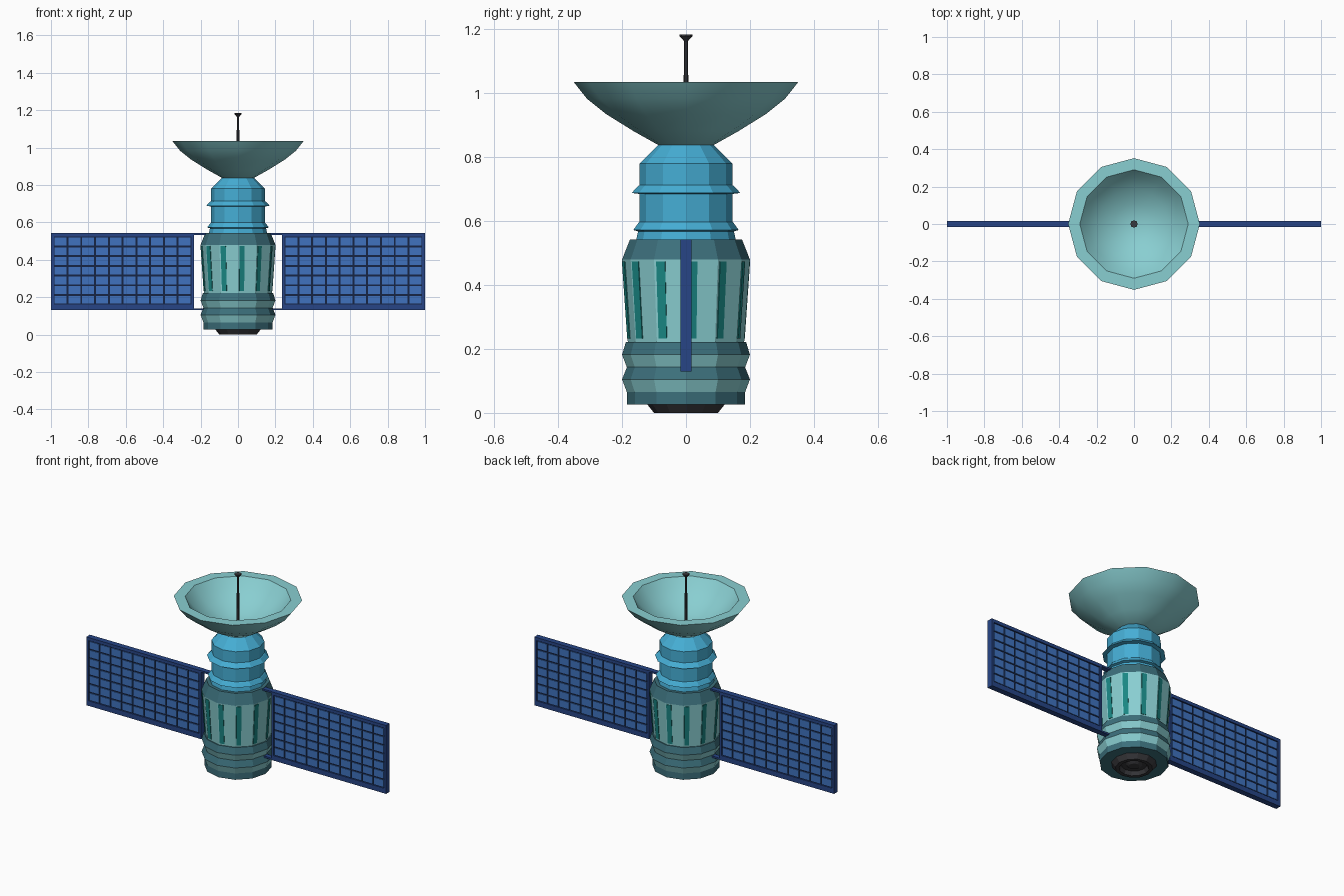
import bpy, bmesh, math
from mathutils import Vector

if "Cube" in bpy.data.objects:
    bpy.data.objects.remove(bpy.data.objects["Cube"])

SIDES = 12


def mat(name, rgb):
    m = bpy.data.materials.new(name)
    m.diffuse_color = (*rgb, 1)
    m.use_nodes = True
    m.node_tree.nodes["Principled BSDF"].inputs["Base Color"].default_value = m.diffuse_color
    return m


AQUA = mat("aqua", (0.25, 0.62, 0.64))
TEAL = mat("dark_teal", (0.045, 0.16, 0.20))
GREEN = mat("strip_teal", (0.01, 0.24, 0.23))
SKY = mat("sky_blue", (0.06, 0.42, 0.66))
NAVY = mat("navy_frame", (0.02, 0.06, 0.24))
DARK = mat("dark_grid", (0.008, 0.018, 0.06))
CELL = mat("cell_blue", (0.05, 0.17, 0.52))
BLACK = mat("charcoal", (0.04, 0.04, 0.045))


def finish(name, bm, mats):
    bmesh.ops.recalc_face_normals(bm, faces=bm.faces)
    me = bpy.data.meshes.new(name)
    bm.to_mesh(me)
    bm.free()
    for m in mats:
        me.materials.append(m)
    ob = bpy.data.objects.new(name, me)
    bpy.context.collection.objects.link(ob)
    return ob


def pt(r, z, k, n=SIDES):
    a = 2 * math.pi * k / n
    return Vector((r * math.cos(a), r * math.sin(a), z))


def lathe(name, profile, mats, bands=None, n=SIDES, smooth=None):
    """Turn an (r, z) profile around z; both ends are capped."""
    bm = bmesh.new()
    rings = [[bm.verts.new(pt(r, z, k, n)) for k in range(n)] for r, z in profile]
    for i in range(len(rings) - 1):
        for k in range(n):
            j = (k + 1) % n
            f = bm.faces.new((rings[i][k], rings[i][j], rings[i + 1][j], rings[i + 1][k]))
            f.material_index = bands[i] if bands else 0
    bm.faces.new(rings[0])
    bm.faces.new(rings[-1])
    ob = finish(name, bm, mats)
    if smooth:
        bpy.context.view_layer.objects.active = ob
        ob.select_set(True)
        bpy.ops.object.shade_smooth_by_angle(angle=math.radians(smooth))
        ob.select_set(False)
    return ob


def add_box(bm, x0, x1, y0, y1, z0, z1):
    vs = bmesh.ops.create_cube(bm, size=1)["verts"]
    for v in vs:
        v.co = Vector(((x0 + x1) / 2 + v.co.x * (x1 - x0),
                       (y0 + y1) / 2 + v.co.y * (y1 - y0),
                       (z0 + z1) / 2 + v.co.z * (z1 - z0)))


def mirrored(ob):
    m = ob.modifiers.new("mirror", "MIRROR")
    m.use_axis[0] = True
    return ob


# Hull with alternating colour bands
lathe("hull", [(0.185, 0.027), (0.185, 0.065), (0.2, 0.105), (0.185, 0.143), (0.2, 0.182),
               (0.188, 0.222), (0.182, 0.222), (0.2, 0.48), (0.175, 0.543)],
      [TEAL, AQUA], [0, 1, 0, 1, 0, 0, 1, 0])

# Narrow strips running up every hull side
bm = bmesh.new()
for k in range(SIDES):
    n = pt(1, 0, k + 0.5)
    corners = []
    for t, z in ((0.07, 0.232), (0.35, 0.232), (0.35, 0.473), (0.07, 0.473)):
        r = 0.182 + (z - 0.222) / 0.258 * 0.018
        corners.append(pt(r, z, k).lerp(pt(r, z, k + 1), t))
    a = [bm.verts.new(c - n * 0.008) for c in corners]
    b = [bm.verts.new(c + n * 0.003) for c in corners]
    bm.faces.new(a)
    bm.faces.new(b)
    for i in range(4):
        j = (i + 1) % 4
        bm.faces.new((a[i], a[j], b[j], b[i]))
finish("hull_strips", bm, [GREEN])

# Engine nozzle under the hull
lathe("nozzle", [(0.124, 0.03), (0.12, 0.025), (0.1, 0.0), (0.08, 0.0), (0.068, 0.022),
                 (0.045, 0.022), (0.03, 0.012)], [BLACK])

# Blue neck with two collars
lathe("neck", [(0.156, 0.54), (0.15, 0.568), (0.165, 0.572), (0.15, 0.593), (0.145, 0.598),
               (0.145, 0.685), (0.17, 0.688), (0.15, 0.71), (0.145, 0.713), (0.145, 0.78),
               (0.085, 0.84)], [SKY])

# Dish: outer shell, flat rim, inner bowl
lathe("dish", [(0.083, 0.836), (0.165, 0.882), (0.25, 0.935), (0.31, 0.983), (0.352, 1.036),
               (0.29, 1.036), (0.25, 0.985), (0.19, 0.935), (0.11, 0.892), (0.04, 0.875)],
      [AQUA], smooth=35)

# Antenna rod with flared tip
lathe("antenna", [(0.009, 0.865), (0.006, 1.16), (0.008, 1.166), (0.02, 1.178), (0.02, 1.184)],
      [BLACK], n=8)

# Solar wings: frame and bars into the hull
X0, X1, Z0, Z1 = 0.235, 1.0, 0.13, 0.542
CX0, CX1, CZ0, CZ1 = 0.249, 0.985, 0.16, 0.523
bm = bmesh.new()
add_box(bm, X0, X1, -0.017, 0.017, Z0, CZ0)
add_box(bm, X0, X1, -0.017, 0.017, CZ1, Z1)
add_box(bm, X0, CX0, -0.017, 0.017, CZ0, CZ1)
add_box(bm, CX1, X1, -0.017, 0.017, CZ0, CZ1)
for z in (Z0, Z1 - 0.01):
    add_box(bm, 0.1, X0, -0.015, 0.015, z, z + 0.01)
mirrored(finish("wing_frame", bm, [NAVY]))

bm = bmesh.new()
add_box(bm, CX0, CX1, -0.009, 0.009, CZ0, CZ1)
mirrored(finish("wing_backing", bm, [DARK]))

# Ten by seven cells showing on both faces
bm = bmesh.new()
w, h, gap = (CX1 - CX0) / 10, (CZ1 - CZ0) / 7, 0.005
for i in range(10):
    for j in range(7):
        x, z = CX0 + i * w, CZ0 + j * h
        add_box(bm, x + gap, x + w - gap, -0.014, 0.014, z + gap, z + h - gap)
mirrored(finish("wing_cells", bm, [CELL]))
